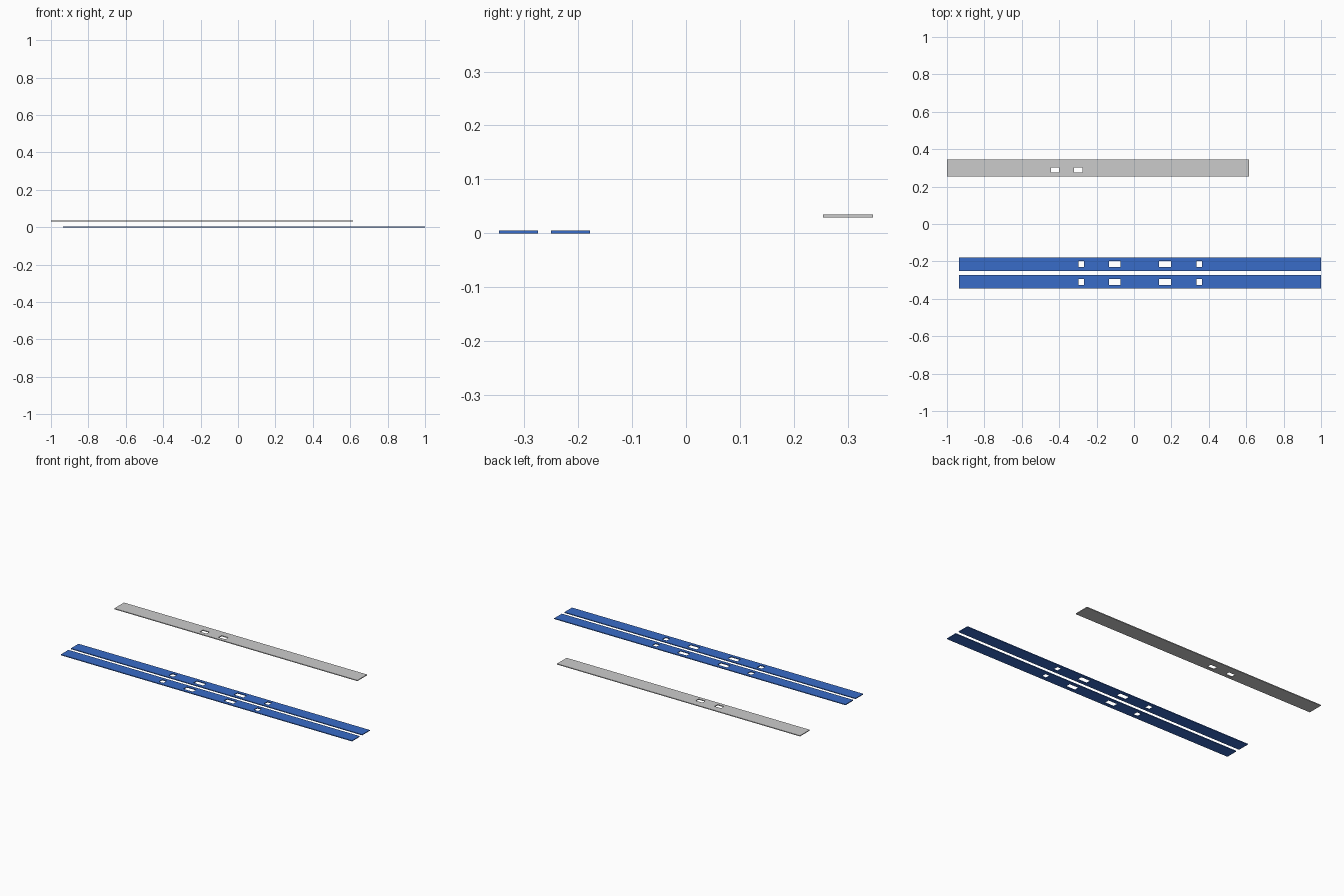
import bpy, bmesh

if "Cube" in bpy.data.objects:
    bpy.data.objects.remove(bpy.data.objects["Cube"])


def slotted_strip(name, x, y, z, slots, slot_y, mat=None):
    """Flat strip with rectangular through slots, all in one row."""
    xs = sorted([*x, *(v for s in slots for v in s)])
    ys = [y[0], *slot_y, y[1]]
    bm = bmesh.new()
    grid = [[bm.verts.new((px, py, z[0])) for py in ys] for px in xs]
    for i in range(len(xs) - 1):
        for j in range(3):
            if j == 1 and i % 2 == 1:   # slot opening
                continue
            bm.faces.new((grid[i][j], grid[i + 1][j],
                          grid[i + 1][j + 1], grid[i][j + 1]))
    # give the sheet its thickness
    bottom = bm.faces[:]
    top = bmesh.ops.extrude_face_region(bm, geom=bottom, use_keep_orig=True)["geom"]
    bmesh.ops.translate(bm, vec=(0, 0, z[1] - z[0]),
                        verts=[g for g in top if isinstance(g, bmesh.types.BMVert)])
    bmesh.ops.recalc_face_normals(bm, faces=bm.faces[:])
    me = bpy.data.meshes.new(name)
    bm.to_mesh(me)
    bm.free()
    if mat:
        me.materials.append(mat)
    ob = bpy.data.objects.new(name, me)
    bpy.context.collection.objects.link(ob)
    return ob


blue = bpy.data.materials.new("blue")
blue.diffuse_color = (0.04, 0.15, 0.58, 1)
blue.use_nodes = True
blue.node_tree.nodes["Principled BSDF"].inputs["Base Color"].default_value = blue.diffuse_color

# Pair of blue strips with four slots each
blue_slots = [(-0.298, -0.267), (-0.134, -0.071), (0.134, 0.197), (0.334, 0.363)]
for name, yc in (("inner_blue_strip", -0.214), ("outer_blue_strip", -0.310)):
    slotted_strip(name, (-0.935, 1.0), (yc - 0.036, yc + 0.036), (0, 0.005),
                  blue_slots, (yc - 0.016, yc + 0.016), blue)

# Single raised grey strip with two slots
slotted_strip("grey_strip", (-1.0, 0.615), (0.254, 0.346), (0.030, 0.035),
              [(-0.445, -0.402), (-0.321, -0.276)], (0.275, 0.303))
